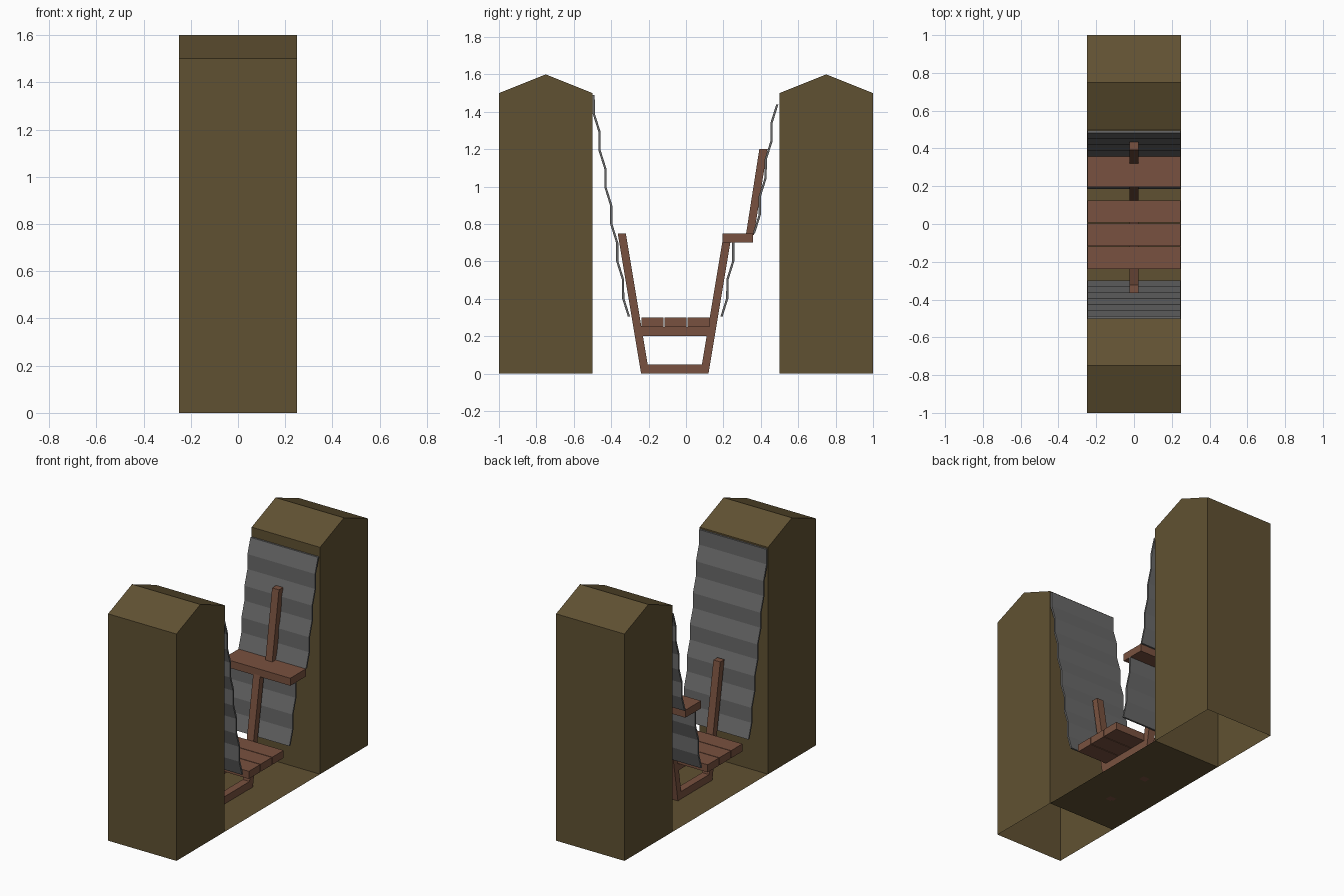
import bpy, bmesh

if "Cube" in bpy.data.objects:
    bpy.data.objects.remove(bpy.data.objects["Cube"])


def material(name, rgb):
    m = bpy.data.materials.new(name)
    m.diffuse_color = (*rgb, 1)
    m.use_nodes = True
    m.node_tree.nodes["Principled BSDF"].inputs["Base Color"].default_value = m.diffuse_color
    return m


EARTH = material("earth", (0.118, 0.083, 0.032))
WOOD = material("wood", (0.19, 0.083, 0.05))
METAL = material("metal", (0.14, 0.14, 0.14))


def finish(bm, name, mat):
    bmesh.ops.recalc_face_normals(bm, faces=bm.faces)
    me = bpy.data.meshes.new(name)
    bm.to_mesh(me)
    bm.free()
    me.materials.append(mat)
    ob = bpy.data.objects.new(name, me)
    bpy.context.collection.objects.link(ob)
    return ob


def prism(name, profile, half, mat, open_bottom=False):
    """Extrude a closed (y, z) profile along x from -half to half."""
    bm = bmesh.new()
    a = [bm.verts.new((-half, y, z)) for y, z in profile]
    b = [bm.verts.new((half, y, z)) for y, z in profile]
    n = len(profile)
    bm.faces.new(a)
    bm.faces.new(b[::-1])
    for i in range(n - (1 if open_bottom else 0)):
        j = (i + 1) % n
        bm.faces.new((a[i], b[i], b[j], a[j]))
    return finish(bm, name, mat)


def box(name, y0, y1, z0, z1, half):
    return prism(name, [(y0, z0), (y1, z0), (y1, z1), (y0, z1)], half, WOOD)


def post(name, y0, y1, z0, z1, width=0.043):
    """Leaning post; y0 and y1 are its left edge at bottom and top."""
    return prism(name, [(y0, z0), (y0 + width, z0), (y1 + width, z1), (y1, z1)],
                 0.025, WOOD)


def sheet(name, y, z0, z1, side, steep_first=False, t=0.006):
    """Corrugated sheet: alternating leaning and upright bands."""
    pts = [(y, z0)]
    count = round((z1 - z0) / 0.1)
    for i in range(count):
        lean = (i % 2 == 0) != steep_first
        y += side * (0.031 if lean else 0.0005)
        pts.append((y, z0 + (z1 - z0) * (i + 1) / count))
    loop = [(p - t, z) for p, z in pts] + [(p + t, z) for p, z in reversed(pts)]
    return prism(name, loop, 0.247, METAL)


# Earth banks (open underneath) and trench floor
for s, label in ((-1, "front"), (1, "back")):
    prism(label + "_earth_bank",
          [(s * y, z) for y, z in ((1, 0), (1, 1.5), (0.75, 1.6), (0.5, 1.5), (0.5, 0))],
          0.25, EARTH, open_bottom=True)
bm = bmesh.new()
bm.faces.new([bm.verts.new(c) for c in
              ((-0.25, -0.5, 0), (0.25, -0.5, 0), (0.25, 0.5, 0), (-0.25, 0.5, 0))])
finish(bm, "trench_floor", EARTH)

# Timber frame
post("front_post", -0.24, -0.365, 0, 0.75)
post("back_lower_post", 0.077, 0.197, 0, 0.72)
post("back_upper_post", 0.32, 0.392, 0.74, 1.2)
box("bottom_beam", -0.235, 0.115, 0.001, 0.05, 0.025)
box("cross_beam", -0.26, 0.14, 0.2, 0.25, 0.025)

# Duckboard planks and firing step
for i in range(3):
    y = -0.238 + i * 0.1225
    box(f"floor_plank_{i + 1}", y, y + 0.118, 0.25, 0.3, 0.246)
box("step_board", 0.195, 0.358, 0.7, 0.75, 0.246)

# Corrugated revetment sheets
sheet("front_sheet", -0.305, 0.305, 1.49, -1)
sheet("back_lower_sheet", 0.19, 0.305, 0.70, 1)
sheet("back_upper_sheet", 0.363, 0.75, 1.44, 1)
